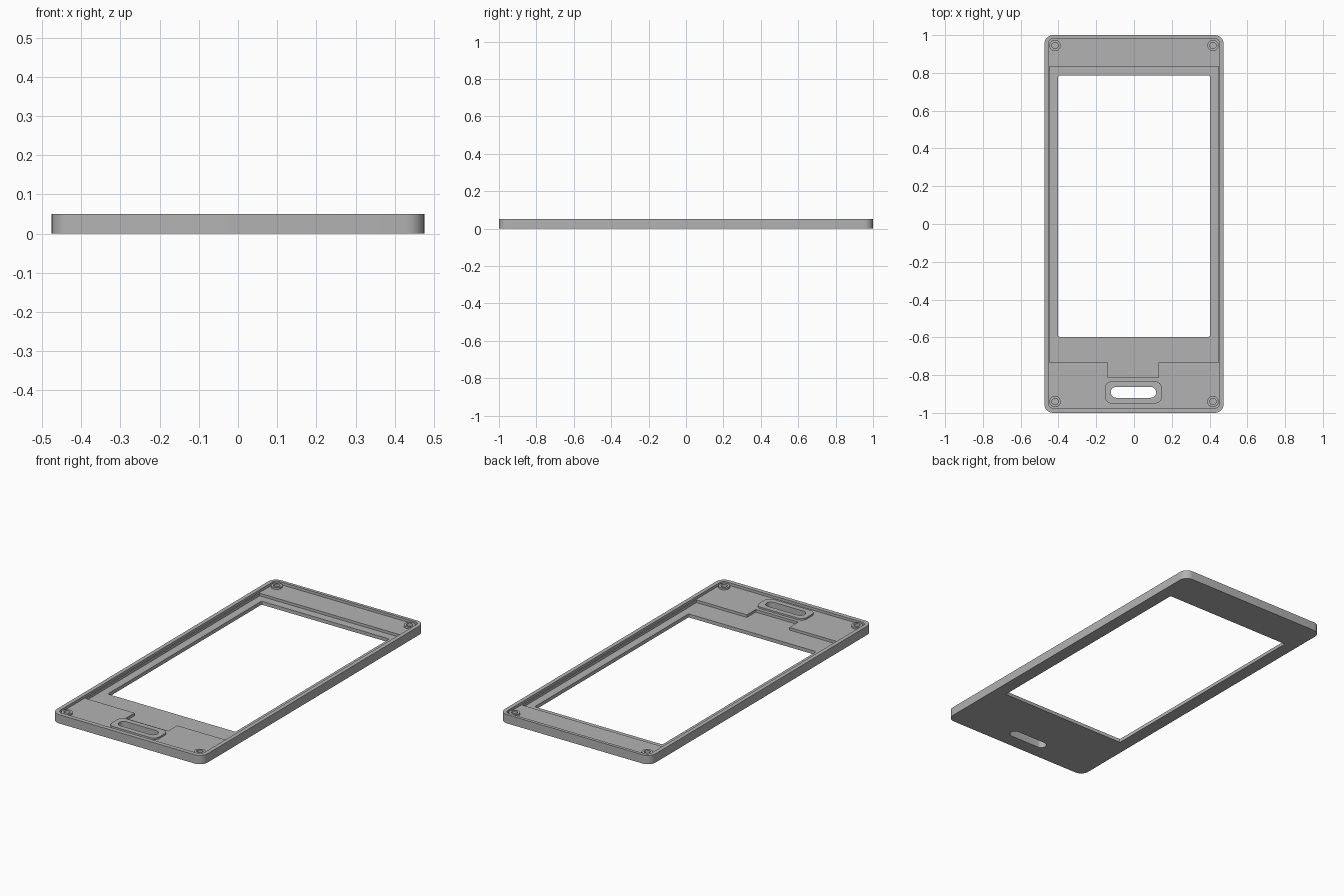
import bpy, bmesh
from math import pi, cos, sin

cube = bpy.data.objects.get("Cube")
if cube:
    bpy.data.objects.remove(cube, do_unlink=True)

grey = bpy.data.materials.new("plain grey")
grey.use_nodes = True
colour = (0.45, 0.45, 0.45, 1)
grey.diffuse_color = colour
grey.node_tree.nodes["Principled BSDF"].inputs["Base Color"].default_value = colour

TOP, FLOOR, LEDGE, BOSS = 0.05, 0.035, 0.02, 0.045
ABOVE, BELOW = 0.1, -0.05


def slab(name, x0, x1, y0, y1, z0, z1, radius=0, steps=8):
    """Upright prism with a rounded rectangle as its outline."""
    bm = bmesh.new()
    outline = []
    corners = [(x1, y1, -1, -1), (x0, y1, 1, -1), (x0, y0, 1, 1), (x1, y0, -1, 1)]
    for i, (x, y, sx, sy) in enumerate(corners):
        for k in range(steps + 1 if radius else 1):
            a = (i + k / steps) * pi / 2
            outline.append(bm.verts.new((x + sx * radius + radius * cos(a),
                                         y + sy * radius + radius * sin(a), z0)))
    bmesh.ops.remove_doubles(bm, verts=outline, dist=1e-5)
    face = bm.faces.new([v for v in outline if v.is_valid])
    up = bmesh.ops.extrude_face_region(bm, geom=[face])["geom"]
    bmesh.ops.translate(bm, vec=(0, 0, z1 - z0),
                        verts=[g for g in up if isinstance(g, bmesh.types.BMVert)])
    bmesh.ops.recalc_face_normals(bm, faces=bm.faces)
    mesh = bpy.data.meshes.new(name)
    bm.to_mesh(mesh)
    bm.free()
    mesh.materials.append(grey)
    obj = bpy.data.objects.new(name, mesh)
    bpy.context.collection.objects.link(obj)
    return obj


def disc(name, x, y, r, z0, z1):
    return slab(name, x - r, x + r, y - r, y + r, z0, z1, r, 4)


def combine(tool, operation):
    """Cut the tool out of the frame, or join it on, then discard it."""
    mod = frame.modifiers.new(tool.name, "BOOLEAN")
    mod.operation, mod.solver, mod.object = operation, "EXACT", tool
    tool.hide_render = True
    bpy.context.view_layer.objects.active = frame
    bpy.ops.object.modifier_apply(modifier=mod.name)
    bpy.data.objects.remove(tool, do_unlink=True)


# Outer body
frame = slab("bezel_frame", -0.475, 0.475, -1, 1, 0, TOP, 0.048)

# Shallow pocket inside the rim, deeper screen ledge with cable notch, window
cuts = [
    slab("pocket", -0.452, 0.452, -0.975, 0.982, FLOOR, ABOVE, 0.025),
    slab("screen_ledge", -0.447, 0.447, -0.733, 0.833, LEDGE, ABOVE),
    slab("cable_notch", -0.137, 0.13, -0.813, -0.7, LEDGE, ABOVE),
    slab("window", -0.402, 0.402, -0.597, 0.786, BELOW, ABOVE, 0.008, 3),
]
for cut in cuts:
    combine(cut, "DIFFERENCE")

# Raised collar around the button slot
combine(slab("slot_collar", -0.153, 0.147, -0.95, -0.833, 0.02, BOSS, 0.035), "UNION")
combine(slab("button_slot", -0.123, 0.117, -0.92, -0.863, BELOW, ABOVE, 0.028), "DIFFERENCE")

# Screw bosses with blind holes in the four corners
for x in (-0.418, 0.418):
    for y in (-0.94, 0.945):
        combine(disc("screw_boss", x, y, 0.03, 0.02, BOSS), "UNION")
        combine(disc("screw_hole", x, y, 0.017, 0.02, ABOVE), "DIFFERENCE")

bpy.ops.object.select_all(action="DESELECT")
frame.select_set(True)
bpy.context.view_layer.objects.active = frame
bpy.ops.object.shade_smooth_by_angle(angle=pi / 6)
